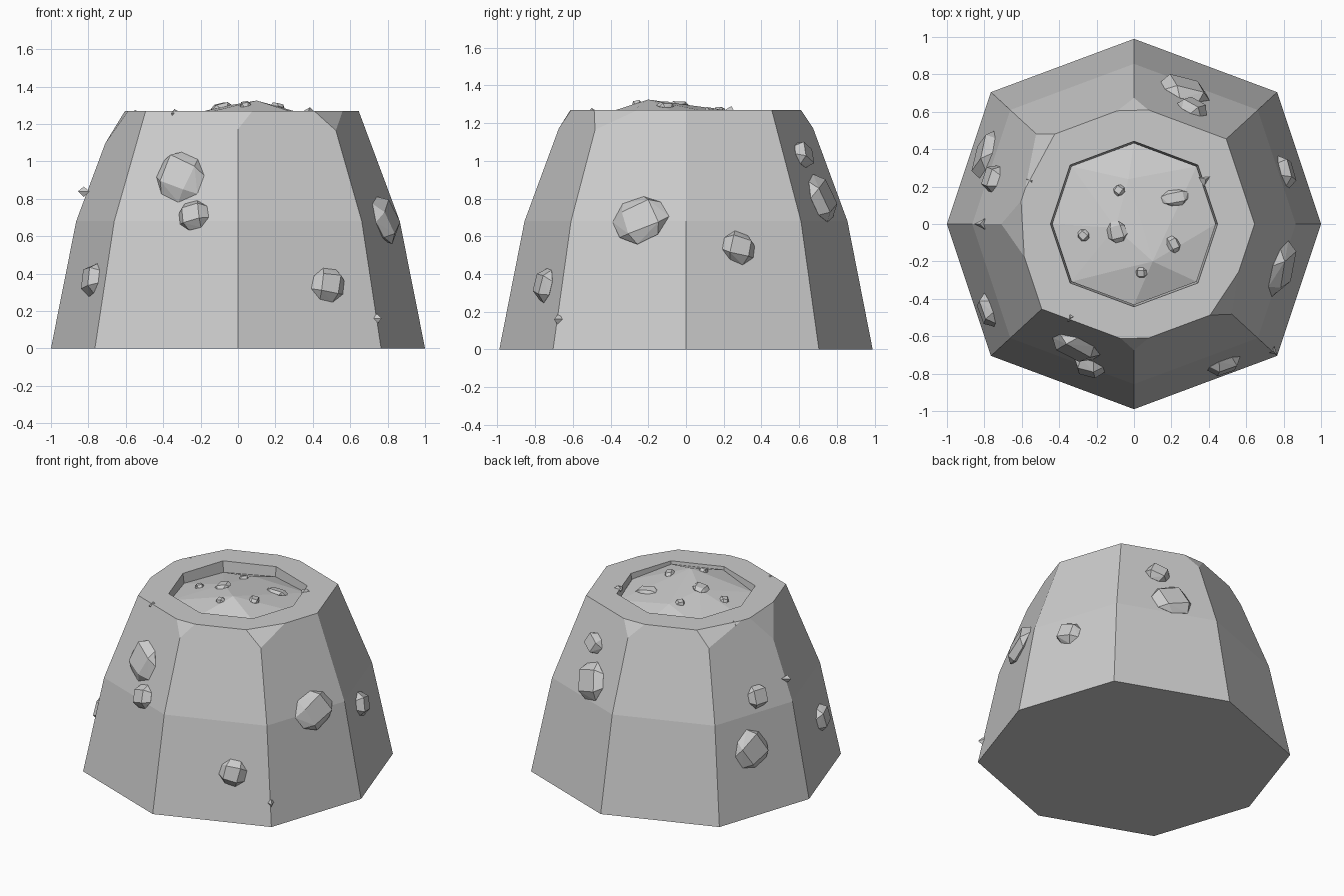
import bpy, bmesh, math, random
from mathutils import Vector, Matrix
from mathutils.bvhtree import BVHTree

random.seed(4)
cube = bpy.data.objects.get("Cube")
if cube:
    bpy.data.objects.remove(cube, do_unlink=True)

rock = bpy.data.materials.new("rock_grey")
rock.use_nodes = True
GREY = (0.6, 0.6, 0.6, 1)
rock.diffuse_color = GREY
rock.node_tree.nodes["Principled BSDF"].inputs["Base Color"].default_value = GREY

TOP = 1.27
LEVELS = ((0, 1), (0.68, 0.865), (TOP, 0.645))
OCTAGON = [(1, 0), (0.765, 0.705), (0, 0.99), (-0.765, 0.705),
           (-1, 0), (-0.765, -0.705), (0, -0.99), (0.765, -0.705)]


def finish(bm, name):
    bmesh.ops.recalc_face_normals(bm, faces=bm.faces)
    mesh = bpy.data.meshes.new(name)
    bm.to_mesh(mesh)
    bm.free()
    mesh.materials.append(rock)
    obj = bpy.data.objects.new(name, mesh)
    bpy.context.collection.objects.link(obj)
    return obj


def ring(bm, scale, z):
    return [bm.verts.new((x * scale, y * scale, z)) for x, y in OCTAGON]


def skirt(bm, a, b):
    for i in range(8):
        j = (i + 1) % 8
        bm.faces.new((a[i], a[j], b[j], b[i]))


def hull(points):
    bm = bmesh.new()
    for p in points:
        bm.verts.new(p)
    res = bmesh.ops.convex_hull(bm, input=bm.verts)
    junk = {g for g in res["geom_interior"] if isinstance(g, bmesh.types.BMVert)}
    bmesh.ops.delete(bm, geom=list(junk), context="VERTS")
    return bm


# Tapered eight-sided body
bm = bmesh.new()
rings = [ring(bm, s, z) for z, s in LEVELS]
skirt(bm, rings[0], rings[1])
skirt(bm, rings[1], rings[2])
bm.faces.new(rings[0])
bm.faces.new(rings[2])

# Chipped rim corners: two points on the rim and one down the corner edge
CHIPS = [((-0.06, -0.615), (0.07, -0.612), (0, -0.672, 1.18)),
         ((0.41, -0.487), (0.56, -0.26), (0.522, -0.481, 1.17)),
         ((-0.43, 0.475), (-0.53, 0.29), (-0.522, 0.481, 1.17)),
         ((-0.08, 0.608), (0.07, 0.612), (0, 0.672, 1.18)),
         ((-0.605, 0.1), (-0.59, -0.16), (-0.697, 0, 1.12))]
for a, b, low in CHIPS:
    a, b, low = Vector((*a, TOP)), Vector((*b, TOP)), Vector(low)
    n = (b - a).cross(low - a).normalized()
    if n.dot(a) < 0:
        n.negate()
    cut = bmesh.ops.bisect_plane(bm, geom=bm.verts[:] + bm.edges[:] + bm.faces[:],
                                 plane_co=low - n * 0.002, plane_no=n, clear_outer=True)
    edges = [e for e in cut["geom_cut"] if isinstance(e, bmesh.types.BMEdge)]
    bmesh.ops.holes_fill(bm, edges=edges, sides=0)

# Crater sunk into the flat top
bmesh.ops.recalc_face_normals(bm, faces=bm.faces)
cap = max(bm.faces, key=lambda f: f.calc_center_median().z)
rim_edges = cap.edges[:]
bmesh.ops.delete(bm, geom=[cap], context="FACES_ONLY")
lip = ring(bm, 0.447, TOP)
floor = ring(bm, 0.435, 1.17)
skirt(bm, lip, floor)
bm.faces.new(floor)
lip_edges = [bm.edges.get((lip[i], lip[(i + 1) % 8])) for i in range(8)]
bmesh.ops.triangle_fill(bm, edges=rim_edges + lip_edges, use_beauty=True)
finish(bm, "stump_body")

# Faceted mound in the crater
heights = (1.23, 1.22, 1.2, 1.19, 1.2, 1.22, 1.25, 1.25)
points = [(x * 0.437, y * 0.437, z) for (x, y), z in zip(OCTAGON, heights)]
points += [(0.1, -0.2, 1.325), (-0.03, 0.24, 1.265), (-0.1, -0.02, 1.29)]
bm = hull(points)
mound_tree = BVHTree.FromBMesh(bm)
finish(bm, "crater_mound")


def stone(name, pos, normal, w, h, depth, roll):
    """Cut-gem stone: eight-sided girdle with a smaller flat face front and back."""
    pts = []
    for i in range(8):
        a = math.radians(22.5 + 45 * i)
        r = random.uniform(0.95, 1.1)
        pts.append(Vector((w * r * math.cos(a), h * r * math.sin(a), 0)))
    for side in (-1, 1):
        for sx, sy in ((-1, -1), (1, -1), (1, 1), (-1, 1)):
            k = random.uniform(0.5, 0.62)
            pts.append(Vector((sx * w * k, sy * h * k, side * depth)))
    z = normal.normalized()
    x = Vector((0, 0, 1)).cross(z)
    x = x.normalized() if x.length > 0.1 else Vector((1, 0, 0))
    frame = Matrix((x, z.cross(x), z)).transposed()
    spin = Matrix.Rotation(math.radians(roll), 3, "Z")
    finish(hull([pos + frame @ spin @ p for p in pts]), name)


# Stones in the walls: side (sign x, sign y, is front/back), known coordinate, z, size, roll
WALL = [((-1, -1, True), -0.31, 0.92, 0.14, 0.135, -20),
        ((-1, -1, True), -0.24, 0.71, 0.085, 0.08, 15),
        ((1, -1, True), 0.48, 0.34, 0.09, 0.09, -10),
        ((1, 1, True), 0.27, 0.8, 0.14, 0.13, 20),
        ((1, 1, True), 0.31, 1.03, 0.08, 0.07, -25),
        ((1, -1, False), -0.24, 0.69, 0.15, 0.125, 25),
        ((1, 1, False), 0.28, 0.54, 0.095, 0.085, -15),
        ((-1, 1, False), 0.37, 0.45, 0.13, 0.13, 30),
        ((-1, 1, False), 0.24, 0.78, 0.08, 0.08, 0),
        ((-1, -1, False), -0.46, 0.37, 0.09, 0.09, 10)]
for i, ((sx, sy, front), c, z, w, h, roll) in enumerate(WALL):
    nx, ny = (0.349, 0.937) if front else (0.949, 0.316)
    nx, ny = nx * sx, ny * sy
    lower = z < 0.68
    s = 1 - 0.1985 * z if lower else 0.865 - 0.373 * (z - 0.68)
    dist = s * (0.929 if front else 0.949)
    x, y = (c, (dist - nx * c) / ny) if front else ((dist - ny * c) / nx, c)
    normal = Vector((nx, ny, 0.19 if lower else 0.35))
    stone(f"wall_stone_{i + 1}", Vector((x, y, z)), normal, w, h, 0.045, roll)

# Pebbles on the mound
PEBBLES = [(-0.08, 0.18, 0.03, 0.03), (0.22, 0.14, 0.075, 0.045), (-0.09, -0.04, 0.06, 0.055),
           (-0.27, -0.06, 0.035, 0.03), (0.21, -0.11, 0.045, 0.035), (0.04, -0.26, 0.03, 0.03)]
for i, (x, y, w, h) in enumerate(PEBBLES):
    hit, normal, _, _ = mound_tree.ray_cast(Vector((x, y, 2)), Vector((0, 0, -1)))
    if normal.z < 0:
        normal = -normal
    stone(f"pebble_{i + 1}", hit, normal, w, h, 0.018, 40 * (i % 2))

# Small shards at the edges
SHARDS = [(0.745, -0.68, 0.16), (-0.34, -0.5, 1.255), (-0.55, 0.23, 1.25),
          (0.385, 0.24, 1.265), (-0.825, 0, 0.84)]
for i, p in enumerate(SHARDS):
    p = Vector(p)
    out = Vector((p.x, p.y, 0)).normalized()
    across = Vector((-out.y, out.x, 0))
    corners = [p + out * 0.03, p - out * 0.03 + across * 0.03,
               p - out * 0.03 - across * 0.03, p + Vector((0, 0, 0.025)), p - Vector((0, 0, 0.03))]
    finish(hull(corners), f"shard_{i + 1}")
